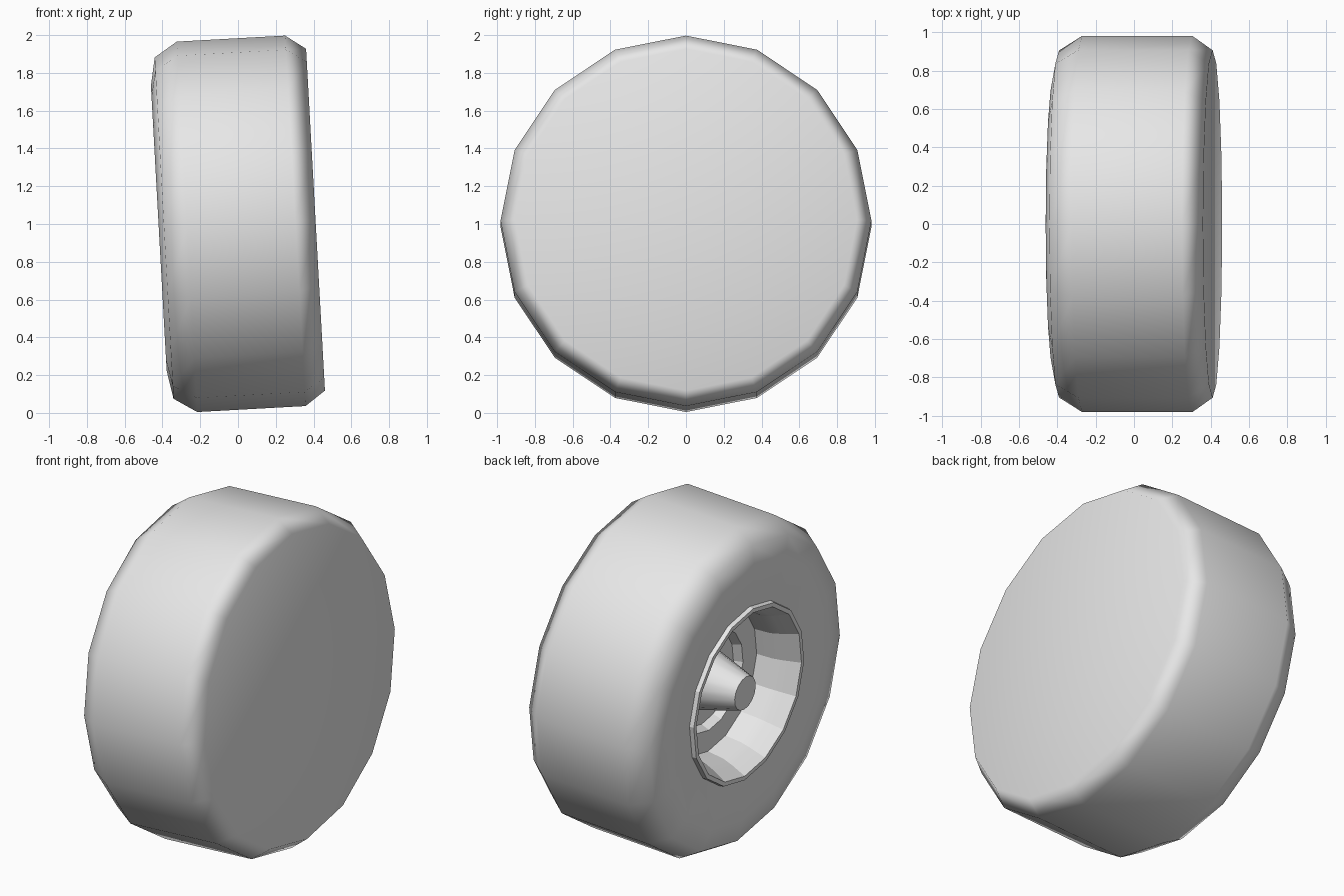
import bpy
import bmesh
from math import radians, sin, cos, pi

cube = bpy.data.objects.get("Cube")
if cube:
    bpy.data.objects.remove(cube, do_unlink=True)

SIDES = 16
TILT = radians(-3.16)


def make_material(name, colour):
    mat = bpy.data.materials.new(name)
    mat.use_nodes = True
    mat.diffuse_color = colour
    mat.node_tree.nodes["Principled BSDF"].inputs["Base Color"].default_value = colour
    return mat


def lathe(name, profile, mat, sharp_angle):
    """Turn (distance along axle, radius) points around the tilted axle."""
    bm = bmesh.new()
    rings = []
    for a, r in profile:
        if r == 0:
            rings.append([bm.verts.new((a, 0, 0))] * SIDES)
        else:
            angles = [2 * pi * i / SIDES for i in range(SIDES)]
            rings.append([bm.verts.new((a, r * sin(t), r * cos(t))) for t in angles])
    for low, high in zip(rings, rings[1:]):
        for i in range(SIDES):
            j = (i + 1) % SIDES
            corners = dict.fromkeys((low[i], high[i], high[j], low[j]))
            bm.faces.new(list(corners))
    # Merge the flat end fans into single polygons
    bmesh.ops.dissolve_limit(bm, angle_limit=radians(0.5), verts=bm.verts, edges=bm.edges)
    mesh = bpy.data.meshes.new(name)
    bm.to_mesh(mesh)
    bm.free()
    mesh.materials.append(mat)
    obj = bpy.data.objects.new(name, mesh)
    bpy.context.collection.objects.link(obj)
    obj.location.z = 1
    obj.rotation_euler.y = TILT
    bpy.ops.object.select_all(action="DESELECT")
    obj.select_set(True)
    bpy.context.view_layer.objects.active = obj
    bpy.ops.object.shade_smooth_by_angle(angle=radians(sharp_angle))
    weighted = obj.modifiers.new("weighted normals", "WEIGHTED_NORMAL")
    weighted.keep_sharp = True
    return obj


grey = make_material("light grey", (0.8, 0.8, 0.8, 1))

# Tyre with rounded shoulders, closed on its inner side
lathe("tyre", [(-0.395, 0.53), (-0.42, 0.755), (-0.392, 0.905), (-0.27, 0.982),
               (0.304, 0.982), (0.411, 0.906), (0.411, 0)], grey, 65)

# Rim: raised lip, stepped barrel and recessed centre disc
lathe("rim", [(-0.17, 0), (-0.12, 0), (-0.12, 0.28), (-0.17, 0.3), (-0.17, 0.43),
              (-0.27, 0.44), (-0.33, 0.46), (-0.42, 0.5), (-0.42, 0.525),
              (-0.395, 0.53)][1:][::-1], grey, 20)

# Tapered hub in the middle of the rim
lathe("hub", [(-0.12, 0.18), (-0.395, 0.1), (-0.395, 0)][::-1], grey, 30)
